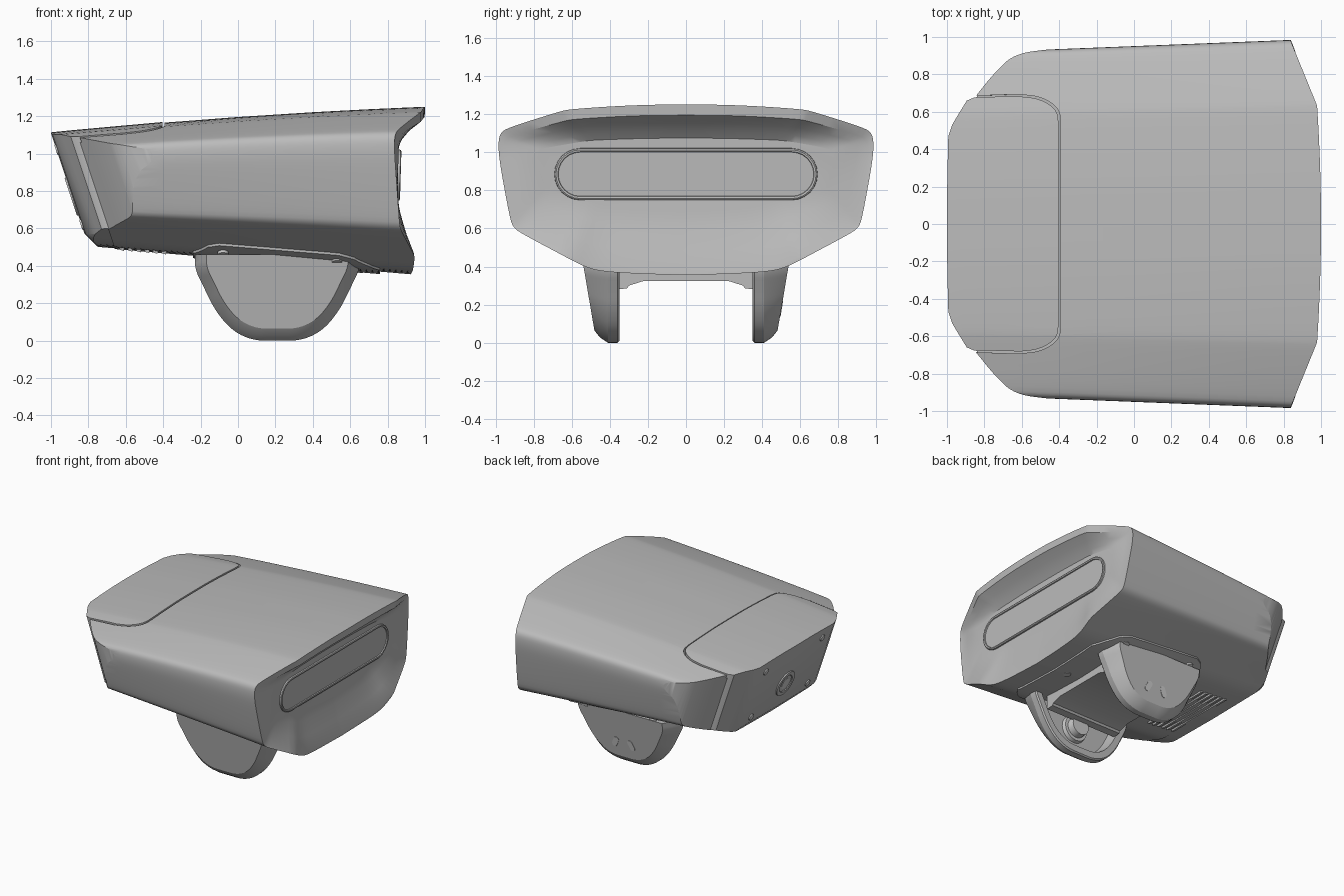
import bpy, bmesh, math
from mathutils import Vector, Matrix

if "Cube" in bpy.data.objects:
    bpy.data.objects.remove(bpy.data.objects["Cube"])


def material(name, v):
    m = bpy.data.materials.new(name)
    m.use_nodes = True
    m.diffuse_color = (v, v, v, 1)
    m.node_tree.nodes["Principled BSDF"].inputs["Base Color"].default_value = (v, v, v, 1)
    return m


GREY = material("grey housing", 0.5)
METAL = material("light metal", 0.6)


def make(name, bm, mat=GREY, angle=30):
    bmesh.ops.recalc_face_normals(bm, faces=bm.faces)
    me = bpy.data.meshes.new(name)
    bm.to_mesh(me)
    bm.free()
    me.materials.append(mat)
    ob = bpy.data.objects.new(name, me)
    bpy.context.collection.objects.link(ob)
    smooth(ob, angle)
    return ob


def smooth(ob, angle=30):
    bpy.ops.object.select_all(action="DESELECT")
    ob.select_set(True)
    bpy.context.view_layer.objects.active = ob
    bpy.ops.object.shade_smooth_by_angle(angle=math.radians(angle))


def skin(rings, caps=(True, True)):
    """Join closed rings of points into a solid."""
    bm = bmesh.new()
    rows = [[bm.verts.new(p) for p in r] for r in rings]
    n = len(rows[0])
    for a, b in zip(rows, rows[1:]):
        for i in range(n):
            j = (i + 1) % n
            bm.faces.new((a[i], a[j], b[j], b[i]))
    if caps[0]:
        bm.faces.new(rows[0])
    if caps[1]:
        bm.faces.new(rows[-1])
    return bm


def boolean(ob, cutter, op):
    mod = ob.modifiers.new("cut", "BOOLEAN")
    mod.operation, mod.object, mod.solver = op, cutter, "EXACT"
    bpy.context.view_layer.objects.active = ob
    bpy.ops.object.modifier_apply(modifier=mod.name)
    bpy.data.objects.remove(cutter)
    smooth(ob)


def round_corners(pts, times=2):
    """Corner cutting of an open chain that keeps its ends."""
    for _ in range(times):
        out = [pts[0]]
        for a, b in zip(pts, pts[1:]):
            a, b = Vector(a), Vector(b)
            out += [a.lerp(b, 0.25), a.lerp(b, 0.75)]
        pts = out + [pts[-1]]
    return [tuple(p) for p in pts]


def mirrored(half):
    """Close a half outline given as (across, along) from centre line to centre line."""
    return half + [(-a, b) for a, b in reversed(half[1:-1])]


# Housing cross-section: (half width, height)
half = round_corners([(0, 1.25), (0.25, 1.249), (0.6, 1.228), (0.67, 1.213), (0.93, 1.135), (0.98, 1.105),
                      (0.988, 1.03), (0.975, 0.92), (0.925, 0.65), (0.905, 0.6), (0.85, 0.565),
                      (0.6, 0.437), (0.53, 0.4), (0.45, 0.377), (0.3, 0.365), (0, 0.355)])
section = [(y, (z - 0.35) / 0.9) for y, z in mirrored(half)]


def underside(x):
    return 0.35 + 0.086 * (0.92 - x)


def on_hull(x, y, t, dz=0):
    u = x + 1
    top, low = 1.11 + 0.101 * u - 0.0154 * u * u, underside(x)
    return Vector((x, y * (1 - 0.04 * (0.88 - x)), low + t * (top - low) + dz))


def hull(dz=0):
    rings = [[on_hull(x, y, t, dz) for y, t in section] for x in (-1.3, -0.9, -0.4, 0, 0.4, 0.7)]
    rim, lip, floor = [], [], []
    for y, t in section:
        x = 0.925 + 0.075 * t + (0.04 - 0.09 * t) * y * y - 0.33 * max(0, abs(y) - 0.63)
        p = on_hull(x, y, t, dz)
        rim.append(p)
        # lip is deeper along the top edge
        z = 0.8 + (p.z - 0.8) * 0.965 - 0.1 * max(0, t - 0.6)
        lip.append(Vector((x - 0.002, y * 0.97, z)))
        z = 0.885 + (p.z - 0.8) * 0.42
        floor.append(Vector((0.855 + 0.03 * (z - 0.885), y * 0.8, z)))
    rings += [rim, lip]
    # concave front recess
    for f in (0.35, 0.7):
        ring = []
        for a, b in zip(lip, floor):
            p = a.lerp(b, f)
            p.x -= 0.3 * f * (1 - f) * (a.x - b.x)
            ring.append(p)
        rings.append(ring)
    rings.append(floor)
    return skin(rings)


LEAN = 0.333


def plan_prism(half_plan, levels, slope=0.0, bevel=0.0, lean_behind=9):
    """Upright prism of a (y, x) outline; points behind a limit lean forward as they go down."""
    plan = mirrored(half_plan)
    rings = []
    for z in levels:
        shift = slope * (1.11 - z) + bevel * max(0, 0.57 - z)
        rings.append([(x + (shift if x < lean_behind else 0), y, z) for y, x in plan])
    return make("cutter", skin(rings))


body = make("housing", hull())
body_plan = [(0, 1.5), (1.3, 1.5), (1.3, -0.25)]
body_plan += round_corners([(0.96, -0.28), (0.935, -0.48), (0.91, -0.66), (0.81, -0.76), (0.67, -0.865)], 3)
body_plan += [(0, -0.865)]
boolean(body, plan_prism(body_plan, (0.1, 1.5), LEAN), "INTERSECT")

# Rear cover wraps over the top and the leaning back
cover_plan = [(0, -0.403)] + round_corners([(0.53, -0.403), (0.61, -0.41), (0.67, -0.5), (0.683, -0.62)], 3)
cover_plan += [(0.675, -0.865), (0.66, -0.9), (0.53, -0.975), (0.47, -0.995), (0, -1.0)]
gap = [(y * 1.015, -0.7 + (x + 0.7) * 1.035) for y, x in cover_plan]
boolean(body, plan_prism(gap, (1.06, 1.5), LEAN, 0, -0.8), "DIFFERENCE")
cover = make("rear_cover", hull(0.004))
boolean(cover, plan_prism(cover_plan, (0.1, 0.57, 1.5), LEAN, 0.7, -0.8), "INTERSECT")

# Mounting plate hugging the underside
plate = make("mounting_plate", hull(-0.013))
plate_plan = [(0, 0.76), (0.42, 0.76), (0.5, 0.7), (0.57, 0.62), (0.6, 0.54),
              (0.6, -0.1), (0.57, -0.16), (0.46, -0.24), (0, -0.24)]
boolean(plate, plan_prism(plate_plan, (0.1, 0.58)), "INTERSECT")


# Front window: pill-shaped frame and pane
def pill(length, r, n=12):
    pts = []
    for s in (1, -1):
        for i in range(n + 1):
            a = math.pi * (i / n - 0.5)
            pts.append((s * (length + r * math.cos(a)), s * r * math.sin(a)))
    return pts


def pill_ring(r, x):
    return [(x + 0.03 * z, y, 0.885 + z) for y, z in pill(0.555, r)]


make("window_frame", skin([pill_ring(0.138, 0.84), pill_ring(0.135, 0.866), pill_ring(0.128, 0.87),
                           pill_ring(0.118, 0.868), pill_ring(0.115, 0.858)], (True, False)))
make("window_pane", skin([pill_ring(0.12, 0.85), pill_ring(0.12, 0.86)]))

# Mount cheeks: tapered lobes with a hollow inner side
lobe = mirrored([(0, 0.46)] + round_corners([(0.44, 0.46), (0.44, 0.38), (0.395, 0.29), (0.335, 0.165),
                                             (0.245, 0.055), (0.13, 0), (0, 0)], 3))


def lobe_ring(scale, y, side, tilt=0.0):
    ring = []
    for x, z in lobe:
        z = 0.46 + (z - 0.46) * scale
        ring.append((0.21 + x * scale, side * (y + tilt * z), z))
    return ring


for side, label in ((-1, "front"), (1, "back")):
    rings = [lobe_ring(s, y, side, t) for s, y, t in
             ((0.82, 0.44, 0), (0.87, 0.35, 0), (0.98, 0.35, 0), (1, 0.36, 0),
              (1, 0.41, 0), (0.94, 0.45, 0.06), (0.86, 0.47, 0.17))]
    make(label + "_mount_cheek", skin(rings), GREY, 22)

# Bridge between the cheeks
arch = mirrored([(0, 0.45), (0.37, 0.45), (0.37, 0.28), (0.31, 0.285), (0.3, 0.3), (0.22, 0.325), (0, 0.325)])
make("mount_bridge", skin([[(x, y, z) for y, z in arch] for x in (-0.12, 0.52)]))


def disc(name, pos, direction, r, depth, segments=20):
    bm = bmesh.new()
    bmesh.ops.create_cone(bm, cap_ends=True, segments=segments, radius1=r, radius2=r * 0.92, depth=depth)
    turn = Vector(direction).to_track_quat("Z", "Y").to_matrix().to_4x4()
    bmesh.ops.transform(bm, matrix=Matrix.Translation(pos) @ turn, verts=bm.verts)
    return make(name, bm, METAL)


disc("pivot_bolt", (0.21, -0.4, 0.25), (0, 1, 0), 0.08, 0.09, 24)
disc("pivot_collar", (0.21, -0.43, 0.25), (0, 1, 0), 0.11, 0.04, 24)

# Plate screws on the sloping flanges and the angled slots of the back cheek
for side in (-1, 1):
    for x, z in ((-0.08, 0.465), (0.53, 0.423)):
        disc("flange_screw", (x, side * 0.535, z), (0, side * 0.45, -0.9), 0.03, 0.014)
    slot = [Matrix.Rotation(side * 0.45, 2) @ Vector((b, a)) for a, b in pill(0.022, 0.022, 6)]
    make("cheek_slot", skin([[(0.21 + side * 0.07 + v.x, y + 0.17 * (0.18 + v.y), 0.18 + v.y) for v in slot]
                             for y in (0.466, 0.473)]), METAL)
disc("plate_screw", (0.64, 0, underside(0.64) - 0.008), (0, 0, -1), 0.03, 0.008)

# Rear connector and cover screws, square to the leaning back
back = Vector((-1, 0, -LEAN)).normalized()


def on_back(y, z):
    return Vector((-1 + LEAN * (1.11 - z), y, z))


for y in (-0.36, 0.36):
    for z in (0.62, 1.02):
        disc("cover_screw", on_back(y, z), back, 0.028, 0.008)
turn = Matrix.Translation(on_back(0, 0.77)) @ back.to_track_quat("Z", "Y").to_matrix().to_4x4()
rings = [[turn @ Vector((r * math.cos(a * math.pi / 16), r * math.sin(a * math.pi / 16), h)) for a in range(32)]
         for r, h in ((0.11, -0.01), (0.105, 0.008), (0.075, 0.008), (0.07, 0.002))]
make("connector_ring", skin(rings))
disc("connector_pin", on_back(0, 0.77), back, 0.05, 0.008)

# Cooling louvres under the rear
for i in range(6):
    x = -0.62 + i * 0.045
    z = underside(x)
    fin = [(x - 0.014, z + 0.03), (x - 0.014, z + 0.004), (x + 0.01, z - 0.003), (x + 0.014, z + 0.03)]
    make("louvre", skin([[(a, y, b) for a, b in fin] for y in (-0.3, 0.3)]))
